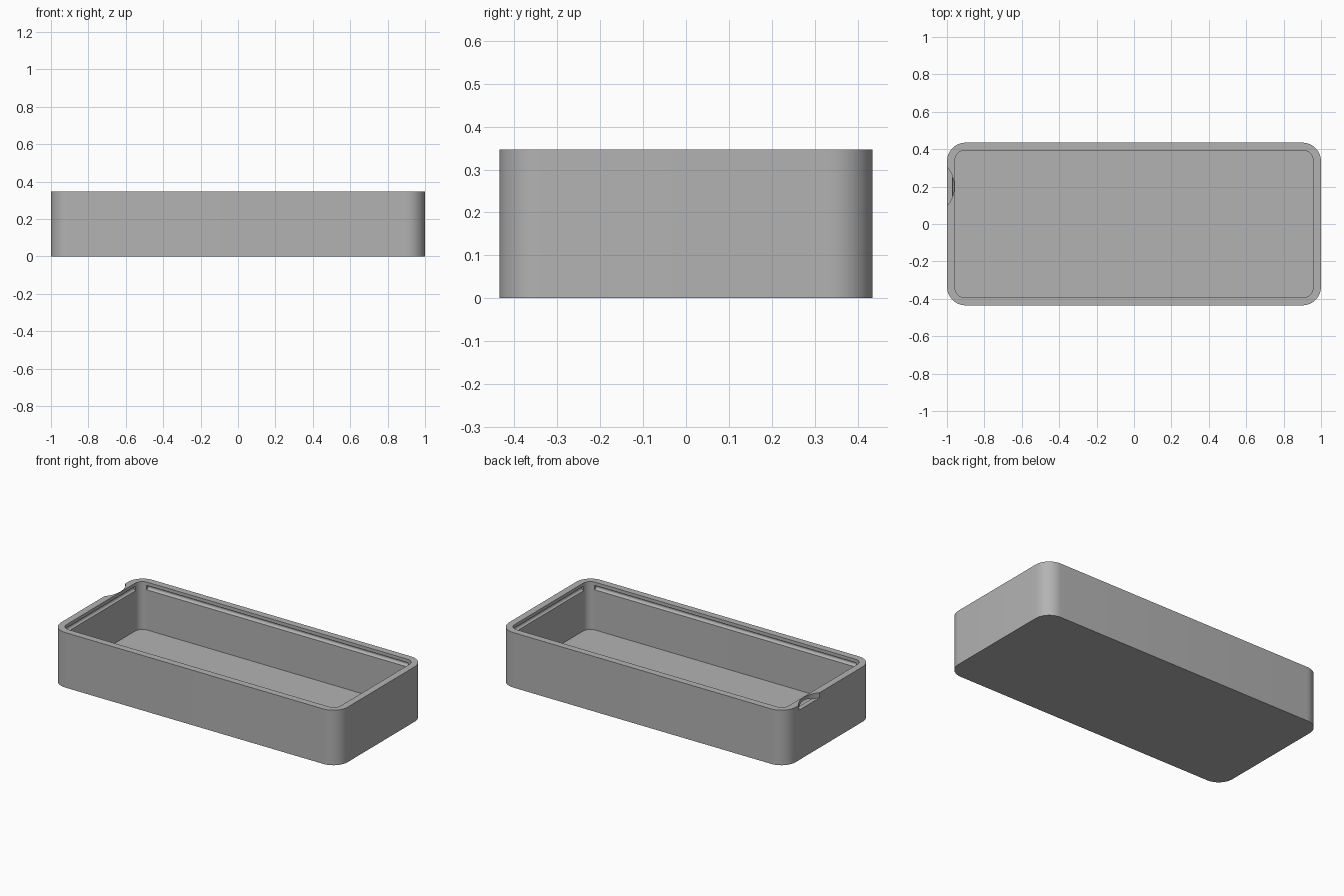
import bpy
import bmesh
from math import pi, cos, sin, radians

cube = bpy.data.objects.get("Cube")
if cube:
    bpy.data.objects.remove(cube, do_unlink=True)

HALF_X, HALF_Y, HEIGHT = 1.0, 0.435, 0.347
WALL, FLOOR = 0.043, 0.045
IN_X, IN_Y = HALF_X - WALL, HALF_Y - WALL

grey = bpy.data.materials.new("plain grey")
grey.use_nodes = True
colour = (0.45, 0.45, 0.45, 1)
grey.diffuse_color = colour
grey.node_tree.nodes["Principled BSDF"].inputs["Base Color"].default_value = colour


def make_object(name, bm):
    bmesh.ops.recalc_face_normals(bm, faces=bm.faces)
    mesh = bpy.data.meshes.new(name)
    bm.to_mesh(mesh)
    bm.free()
    mesh.materials.append(grey)
    obj = bpy.data.objects.new(name, mesh)
    bpy.context.collection.objects.link(obj)
    return obj


def prism(name, outline, z0, z1):
    bm = bmesh.new()
    face = bm.faces.new([bm.verts.new((x, y, z0)) for x, y in outline])
    top = bmesh.ops.extrude_face_region(bm, geom=[face])["geom"]
    verts = [v for v in top if isinstance(v, bmesh.types.BMVert)]
    bmesh.ops.translate(bm, verts=verts, vec=(0, 0, z1 - z0))
    return make_object(name, bm)


def rounded_rectangle(hx, hy, r, steps=12):
    points = []
    for i, (sx, sy) in enumerate([(1, 1), (-1, 1), (-1, -1), (1, -1)]):
        for k in range(steps + 1):
            a = (i + k / steps) * pi / 2
            points.append((sx * (hx - r) + r * cos(a), sy * (hy - r) + r * sin(a)))
    return points


def circle(cx, cy, r, steps=96):
    return [(cx + r * cos(2 * pi * k / steps), cy + r * sin(2 * pi * k / steps))
            for k in range(steps)]


def cut(body, cutter):
    cutter.hide_render = True
    mod = body.modifiers.new("cut", "BOOLEAN")
    mod.operation = "DIFFERENCE"
    mod.solver = "EXACT"
    mod.object = cutter
    bpy.context.view_layer.objects.active = body
    bpy.ops.object.modifier_apply(modifier=mod.name)
    bpy.data.objects.remove(cutter, do_unlink=True)


# Outer block and hollow interior
tray = prism("tray_body", rounded_rectangle(HALF_X, HALF_Y, 0.1), 0, HEIGHT)
cut(tray, prism("cavity_cutter", rounded_rectangle(IN_X, IN_Y, 0.05), FLOOR, HEIGHT + 0.1))

# Snap grooves along the straight part of each inner wall
GROOVE_Z, GROOVE_R = 0.312, 0.014
for side in (-1, 1):
    for along_x in (True, False):
        bm = bmesh.new()
        length = 2 * ((IN_X if along_x else IN_Y) - 0.045)
        bmesh.ops.create_cone(bm, cap_ends=True, segments=16, radius1=GROOVE_R,
                              radius2=GROOVE_R, depth=length)
        groove = make_object("groove_cutter", bm)
        if along_x:
            groove.rotation_euler = (0, radians(90), 0)
            groove.location = (0, side * IN_Y, GROOVE_Z)
        else:
            groove.rotation_euler = (radians(90), 0, 0)
            groove.location = (side * IN_X, 0, GROOVE_Z)
        bpy.context.view_layer.update()
        cut(tray, groove)

# Fingernail notch in the rim of the right end
NOTCH_R = 0.158
notch = circle(-HALF_X + 0.039 - NOTCH_R, 0.2, NOTCH_R)
cut(tray, prism("notch_cutter", notch, HEIGHT - 0.032, HEIGHT + 0.1))

# Smooth round corners with crisp edges
bpy.ops.object.select_all(action="DESELECT")
tray.select_set(True)
bpy.context.view_layer.objects.active = tray
bpy.ops.object.shade_smooth_by_angle(angle=radians(30))
